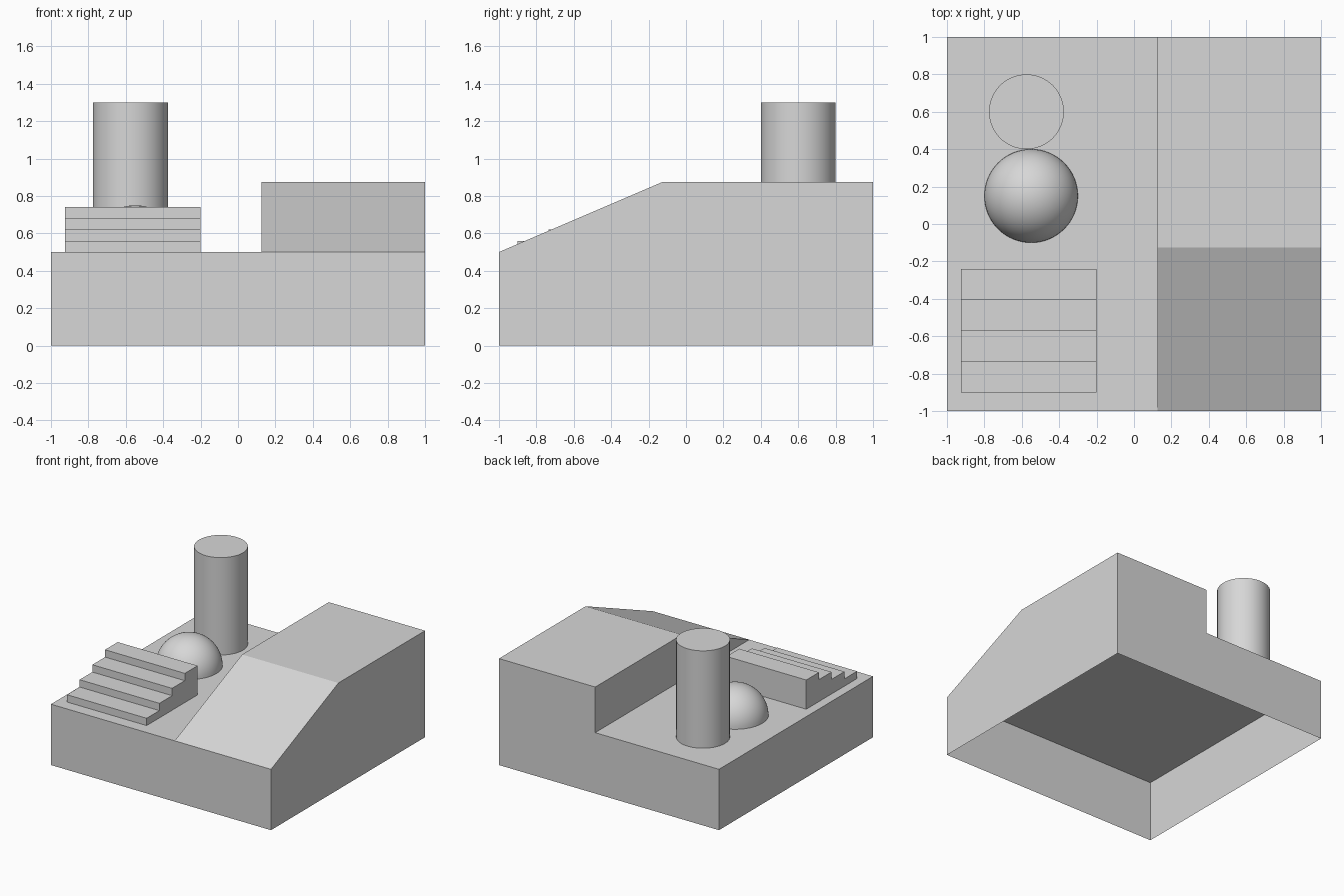
import bpy
import bmesh
from mathutils import Matrix, Vector

cube = bpy.data.objects.get("Cube")
if cube:
    bpy.data.objects.remove(cube, do_unlink=True)

DECK = 0.5  # height of the base's flat top

grey = bpy.data.materials.new("plain_grey")
grey.use_nodes = True
colour = (0.68, 0.68, 0.68, 1)
grey.diffuse_color = colour
grey.node_tree.nodes["Principled BSDF"].inputs["Base Color"].default_value = colour


def finish(name, bm, smooth=False):
    """Orient the closed solid, open its underside and make an object of it."""
    bmesh.ops.recalc_face_normals(bm, faces=bm.faces)
    under = [f for f in bm.faces if f.normal.z < -0.999]
    bmesh.ops.delete(bm, geom=under, context='FACES')
    mesh = bpy.data.meshes.new(name)
    bm.to_mesh(mesh)
    bm.free()
    mesh.materials.append(grey)
    obj = bpy.data.objects.new(name, mesh)
    bpy.context.collection.objects.link(obj)
    if smooth:
        bpy.ops.object.select_all(action='DESELECT')
        obj.select_set(True)
        bpy.context.view_layer.objects.active = obj
        bpy.ops.object.shade_smooth_by_angle(angle=0.6)
    return obj


def extrude_profile(name, profile, x0, x1):
    """Extrude a (y, z) side profile from x0 to x1."""
    bm = bmesh.new()
    face = bm.faces.new([bm.verts.new((x0, y, z)) for y, z in profile])
    out = bmesh.ops.extrude_face_region(bm, geom=[face], use_keep_orig=True)
    moved = [g for g in out["geom"] if isinstance(g, bmesh.types.BMVert)]
    bmesh.ops.translate(bm, verts=moved, vec=Vector((x1 - x0, 0, 0)))
    return finish(name, bm)


# Base: shell open underneath
extrude_profile("base", [(-1, 0), (1, 0), (1, DECK), (-1, DECK)], -1, 1)

# Ramp rising to a raised platform
extrude_profile("ramp", [(-1, DECK), (1, DECK), (1, 0.875), (-0.125, 0.875)], 0.125, 1)

# Staircase with four equal steps
STEPS, RISE, GOING, FRONT = 4, 0.06, 0.165, -0.9
stairs = [(FRONT, DECK)]
for i in range(STEPS):
    z = DECK + RISE * (i + 1)
    stairs += [(FRONT + GOING * i, z), (FRONT + GOING * (i + 1), z)]
stairs.append((FRONT + GOING * STEPS, DECK))
extrude_profile("stairs", stairs, -0.925, -0.2)

# Column
bm = bmesh.new()
bmesh.ops.create_cone(bm, cap_ends=True, segments=64, radius1=0.2, radius2=0.2,
                      depth=0.8, matrix=Matrix.Translation((-0.575, 0.6, DECK + 0.4)))
finish("column", bm, smooth=True)

# Dome: upper half of a sphere
bm = bmesh.new()
bmesh.ops.create_uvsphere(bm, u_segments=64, v_segments=32, radius=0.25,
                          matrix=Matrix.Translation((-0.55, 0.15, DECK)))
bmesh.ops.bisect_plane(bm, geom=bm.verts[:] + bm.edges[:] + bm.faces[:], dist=1e-5,
                       plane_co=(0, 0, DECK), plane_no=(0, 0, 1), clear_inner=True)
finish("dome", bm, smooth=True)
